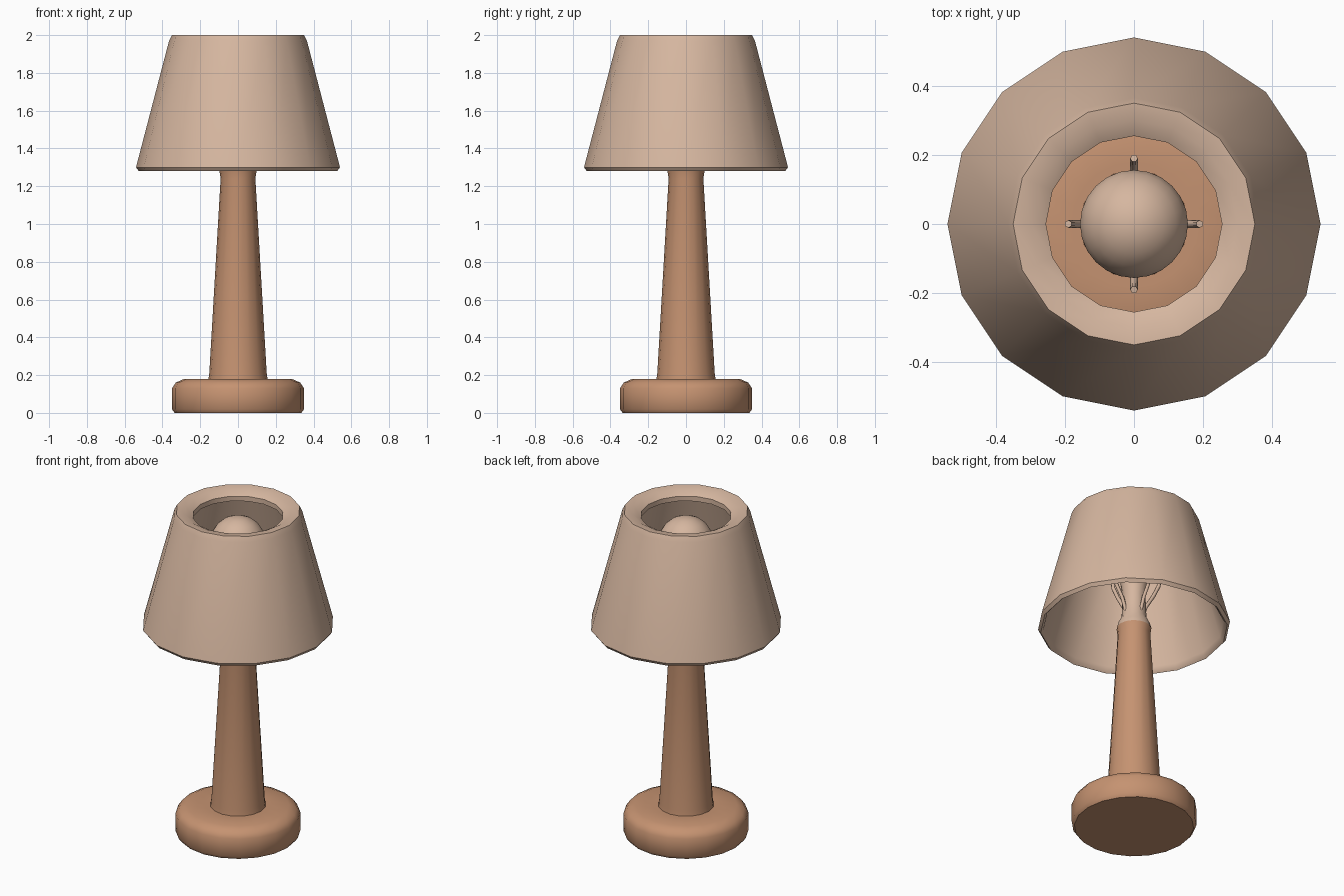
import bpy, math

if "Cube" in bpy.data.objects:
    bpy.data.objects.remove(bpy.data.objects["Cube"])


def material(name, rgb):
    m = bpy.data.materials.new(name)
    m.diffuse_color = (*rgb, 1)
    m.use_nodes = True
    m.node_tree.nodes["Principled BSDF"].inputs["Base Color"].default_value = m.diffuse_color
    return m


WOOD = material("warm wood", (0.56, 0.29, 0.165))
CREAM = material("pale cream", (0.67, 0.47, 0.35))


def lathe(name, profile, mat, sides=16, closed=False, angle=50):
    """Revolve (radius, z) points about the z axis; radius 0 makes a pole."""
    verts, rings, faces = [], [], []
    for r, z in profile:
        n = 1 if r == 0 else sides
        rings.append([len(verts) + i for i in range(n)])
        for i in range(n):
            a = 2 * math.pi * i / sides
            verts.append((r * math.cos(a), r * math.sin(a), z))
    pairs = list(zip(rings, rings[1:]))
    if closed:
        pairs.append((rings[-1], rings[0]))
    for low, high in pairs:
        for i in range(sides):
            j = (i + 1) % sides
            if len(low) == 1:
                faces.append((low[0], high[j], high[i]))
            elif len(high) == 1:
                faces.append((low[i], low[j], high[0]))
            else:
                faces.append((low[i], low[j], high[j], high[i]))
    mesh = bpy.data.meshes.new(name)
    mesh.from_pydata(verts, [], faces)
    mesh.materials.append(mat)
    ob = bpy.data.objects.new(name, mesh)
    bpy.context.collection.objects.link(ob)
    bpy.ops.object.select_all(action='DESELECT')
    ob.select_set(True)
    bpy.context.view_layer.objects.active = ob
    bpy.ops.object.shade_smooth_by_angle(angle=math.radians(angle))
    return ob


# Round foot with softened edges
lathe("base", [(0, 0), (0.335, 0), (0.35, 0.02), (0.35, 0.13), (0.33, 0.16),
               (0.285, 0.18), (0.18, 0.18), (0, 0.18)], WOOD, 20)

# Tapered column
lathe("column", [(0, 0.17), (0.158, 0.17), (0.152, 0.21), (0.092, 1.24),
                 (0.098, 1.28), (0, 1.28)], WOOD)

# Socket on top of the column
lathe("socket", [(0, 1.27), (0.097, 1.28), (0.09, 1.31), (0.07, 1.35),
                 (0.065, 1.48), (0.075, 1.56), (0, 1.58)], CREAM)

# Bulb: neck blending into a sphere
R, CZ = 0.157, 1.80
bulb = [(0, 1.54), (0.07, 1.54), (0.085, 1.63)]
for k in range(9):
    t = math.radians(-45 + 135 * k / 8)
    bulb.append((R * math.cos(t) if k < 8 else 0, CZ + R * math.sin(t)))
lathe("bulb", bulb, CREAM, 24)

# Hollow shade with a wide rounded top rim
lathe("shade", [(0.51, 1.295), (0.525, 1.28), (0.54, 1.30), (0.365, 1.97),
                (0.35, 2.0), (0.30, 1.995), (0.255, 1.97), (0.255, 1.94),
                (0.335, 1.93), (0.505, 1.315)], CREAM, closed=True)

# Four prongs flaring from the socket around the bulb
for i, side in enumerate(("right", "back", "left", "front")):
    a = i * math.pi / 2
    curve = bpy.data.curves.new("prong_" + side, 'CURVE')
    curve.dimensions = '3D'
    curve.bevel_depth = 0.011
    curve.bevel_resolution = 1
    curve.use_fill_caps = True
    path = [(0.055, 1.36), (0.085, 1.45), (0.14, 1.54), (0.18, 1.62), (0.19, 1.69)]
    spline = curve.splines.new('POLY')
    spline.points.add(len(path) - 1)
    for p, (r, z) in zip(spline.points, path):
        p.co = (r * math.cos(a), r * math.sin(a), z, 1)
    curve.materials.append(CREAM)
    bpy.context.collection.objects.link(bpy.data.objects.new("prong_" + side, curve))
